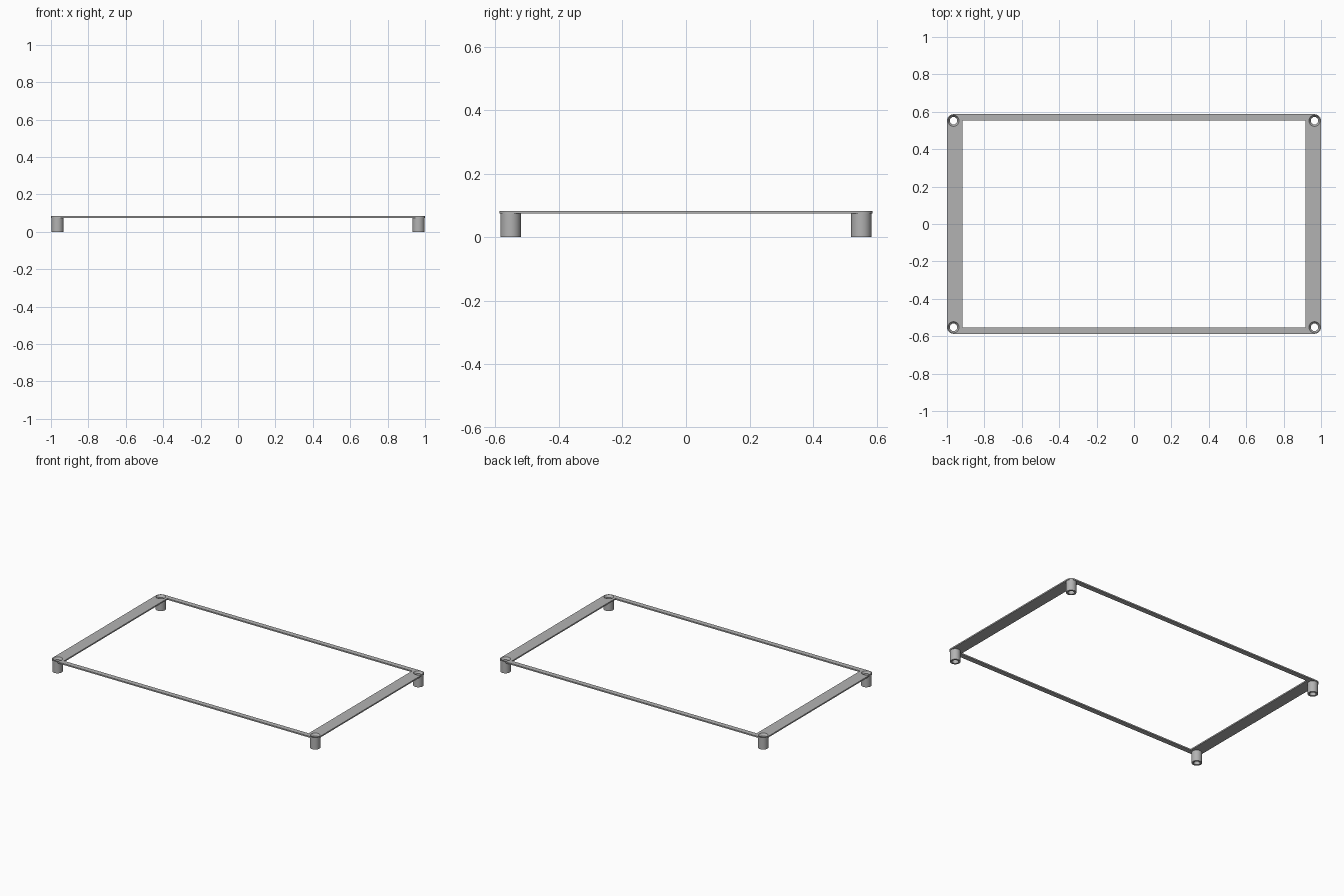
import bpy, bmesh, math

if "Cube" in bpy.data.objects:
    bpy.data.objects.remove(bpy.data.objects["Cube"])

TOP, UNDER = 0.083, 0.074
HALF_X, HALF_Y, CORNER = 1.0, 0.587, 0.035
POST_X, POST_Y = HALF_X - CORNER, HALF_Y - CORNER
POST_R, BORE_R, SINK_R = 0.032, 0.02, 0.03
SIDES = 32

grey = bpy.data.materials.new("plain grey")
grey.use_nodes = True
colour = (0.45, 0.45, 0.45, 1)
grey.diffuse_color = colour
grey.node_tree.nodes["Principled BSDF"].inputs["Base Color"].default_value = colour


def make_object(name, bm):
    bmesh.ops.recalc_face_normals(bm, faces=bm.faces)
    mesh = bpy.data.meshes.new(name)
    bm.to_mesh(mesh)
    bm.free()
    mesh.materials.append(grey)
    obj = bpy.data.objects.new(name, mesh)
    bpy.context.collection.objects.link(obj)
    return obj


def shade(obj):
    bpy.ops.object.select_all(action="DESELECT")
    obj.select_set(True)
    bpy.context.view_layer.objects.active = obj
    bpy.ops.object.shade_smooth_by_angle(angle=math.radians(30))


def ring(cx, cy, radius, count=SIDES):
    return [(cx + radius * math.cos(math.tau * i / count),
             cy + radius * math.sin(math.tau * i / count)) for i in range(count)]


# Flat frame: rounded outline, rectangular opening and four screw holes
outline = []
for k, (sx, sy) in enumerate([(1, 1), (-1, 1), (-1, -1), (1, -1)]):
    for i in range(9):
        a = math.pi / 2 * (k + i / 8)
        outline.append((sx * POST_X + CORNER * math.cos(a),
                        sy * POST_Y + CORNER * math.sin(a)))
opening = [(sx * 0.917, sy * 0.553) for sx, sy in [(1, 1), (-1, 1), (-1, -1), (1, -1)]]
corners = [(sx * POST_X, sy * POST_Y) for sx in (1, -1) for sy in (1, -1)]
loops = [outline, opening] + [ring(x, y, SINK_R) for x, y in corners]

bm = bmesh.new()
edges = []
for loop in loops:
    verts = [bm.verts.new((x, y, UNDER)) for x, y in loop]
    edges += [bm.edges.new((verts[i - 1], verts[i])) for i in range(len(verts))]
bmesh.ops.triangle_fill(bm, edges=edges, use_beauty=True, normal=(0, 0, 1))
sheet = bmesh.ops.extrude_face_region(bm, geom=bm.faces[:])
bmesh.ops.translate(bm, vec=(0, 0, TOP - UNDER),
                    verts=[v for v in sheet["geom"] if isinstance(v, bmesh.types.BMVert)])
shade(make_object("frame", bm))

# Hollow posts with a countersunk top
profile = [(BORE_R, 0), (POST_R, 0), (POST_R, UNDER), (SINK_R, UNDER),
           (SINK_R, TOP), (BORE_R, TOP - 0.014)]
for x, y in corners:
    bm = bmesh.new()
    rings = [[bm.verts.new((px, py, z)) for px, py in ring(x, y, r)] for r, z in profile]
    for j in range(len(rings)):
        low, high = rings[j - 1], rings[j]
        for i in range(SIDES):
            bm.faces.new((low[i - 1], low[i], high[i], high[i - 1]))
    name = ("back" if y > 0 else "front") + ("_left" if x > 0 else "_right") + "_post"
    shade(make_object(name, bm))
